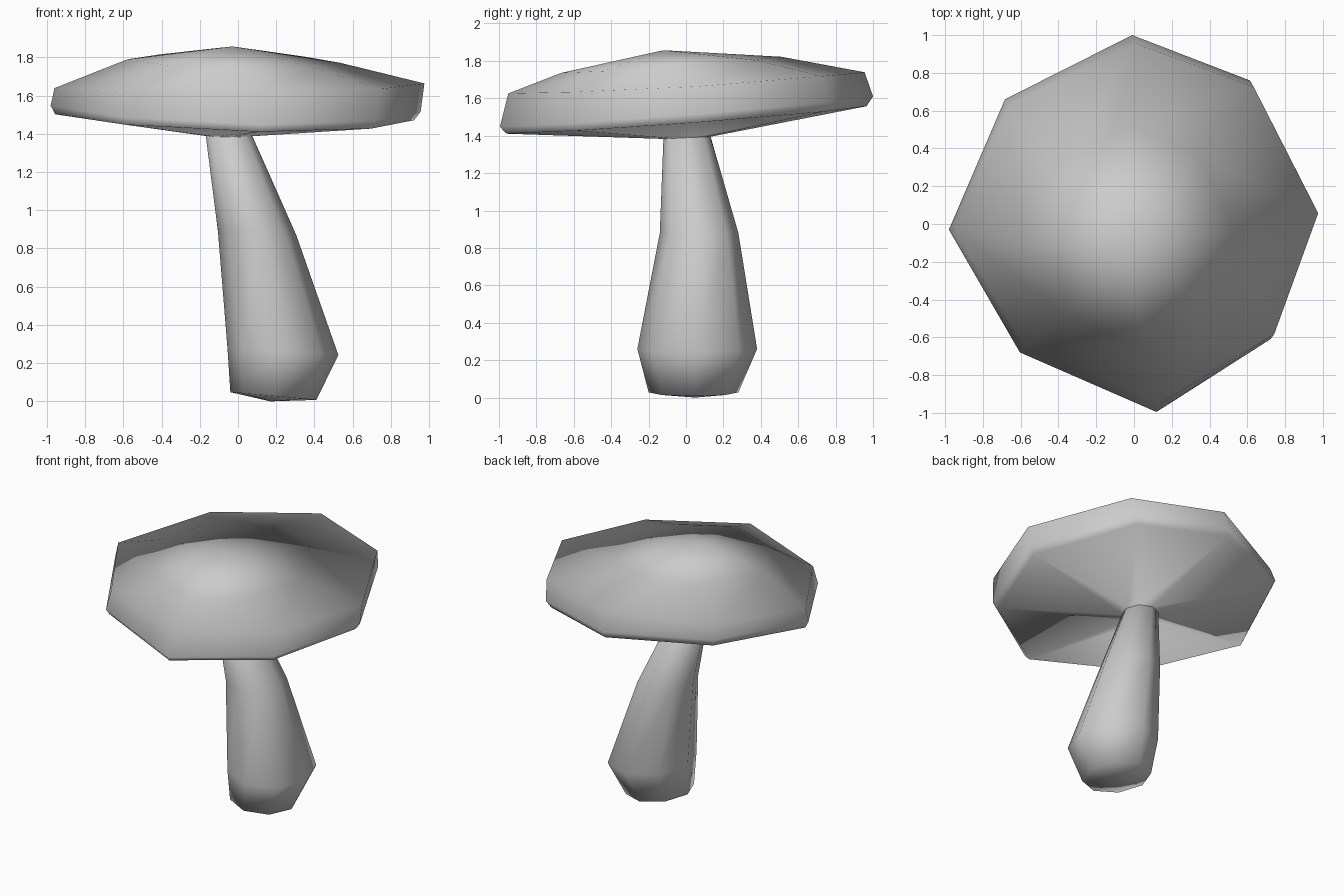
import bpy, bmesh, math
from mathutils import Vector

if "Cube" in bpy.data.objects:
    bpy.data.objects.remove(bpy.data.objects["Cube"])

grey = bpy.data.materials.new("plain_grey")
grey.diffuse_color = (0.6, 0.6, 0.6, 1)
grey.use_nodes = True
grey.node_tree.nodes["Principled BSDF"].inputs["Base Color"].default_value = grey.diffuse_color


def skin_rings(name, bottom, rings, top):
    """Loft equal-length point rings and close both ends with a fan."""
    bm = bmesh.new()
    loops = [[bm.verts.new(p) for p in ring] for ring in rings]
    for low, high in zip(loops, loops[1:]):
        for i in range(len(low)):
            j = (i + 1) % len(low)
            bm.faces.new((low[i], low[j], high[j], high[i]))
    for pole, loop in ((bottom, loops[0]), (top, loops[-1])):
        tip = bm.verts.new(pole)
        for i in range(len(loop)):
            bm.faces.new((tip, loop[i], loop[(i + 1) % len(loop)]))
    bmesh.ops.recalc_face_normals(bm, faces=bm.faces[:])
    for f in bm.faces:
        f.smooth = True
    mesh = bpy.data.meshes.new(name)
    bm.to_mesh(mesh)
    bm.free()
    mesh.materials.append(grey)
    obj = bpy.data.objects.new(name, mesh)
    bpy.context.collection.objects.link(obj)
    return obj


# Cap: one uneven eight-sided outline, scaled, shifted and tilted per ring
outline = [(0.975, 0.06), (0.63, 0.76), (0, 1.0), (-0.68, 0.66),
           (-0.98, -0.03), (-0.60, -0.68), (0.13, -0.995), (0.74, -0.61)]
# scale x, scale y, shift x, shift y, height, slope x, slope y, bow y, normal pitch
cap_levels = [
    (0.12, 0.12, -0.05, 0.01, 1.388, 0.0, 0.05, 0.0, -30),
    (0.96, 0.965, -0.015, 0.0, 1.485, -0.02, 0.075, 0.0, -40),
    (0.99, 1.0, -0.01, 0.0, 1.53, -0.02, 0.08, 0.0, 0),
    (0.99, 0.955, 0.01, 0.0, 1.65, 0.01, 0.06, 0.035, 15),
    (0.57, 0.59, -0.02, -0.08, 1.785, -0.02, 0.072, 0.0, 28),
]
cap_rings, cap_normals = [], []
for sx, sy, dx, dy, h, tx, ty, bow, pitch in cap_levels:
    ring = []
    for x, y in outline:
        px, py = x * sx + dx, y * sy + dy
        ring.append(Vector((px, py, h + tx * px + ty * py + bow * py * py)))
        flat = Vector((x, y, 0)).normalized() * math.cos(math.radians(pitch))
        cap_normals.append(flat + Vector((0, 0, math.sin(math.radians(pitch)))))
    cap_rings.append(ring)
cap = skin_rings("mushroom_cap", (-0.05, 0.0, 1.388), cap_rings, (-0.03, -0.12, 1.857))
# Domed soft shading across the low-sided cap
cap_normals += [Vector((0, 0, -1)), Vector((0, 0, 1))]
cap.data.normals_split_custom_set_from_vertices([tuple(n) for n in cap_normals])

# Stem: leaning eight-sided rings
# centre x, centre y, radius x, radius y, height, slope along x
stem_levels = [
    (0.185, 0.04, 0.225, 0.24, 0.028, -0.09),
    (0.235, 0.06, 0.29, 0.32, 0.26, -0.06),
    (0.10, 0.07, 0.205, 0.21, 0.88, -0.05),
    (-0.05, 0.005, 0.12, 0.125, 1.40, 0.0),
]
stem_rings = []
for cx, cy, rx, ry, h, tilt in stem_levels:
    ring = []
    for i in range(8):
        a = math.tau * i / 8
        ox = rx * math.cos(a)
        ring.append(Vector((cx + ox, cy + ry * math.sin(a), h + tilt * ox)))
    stem_rings.append(ring)
skin_rings("mushroom_stem", (0.17, 0.05, 0.0), stem_rings, (-0.05, 0.005, 1.44))
